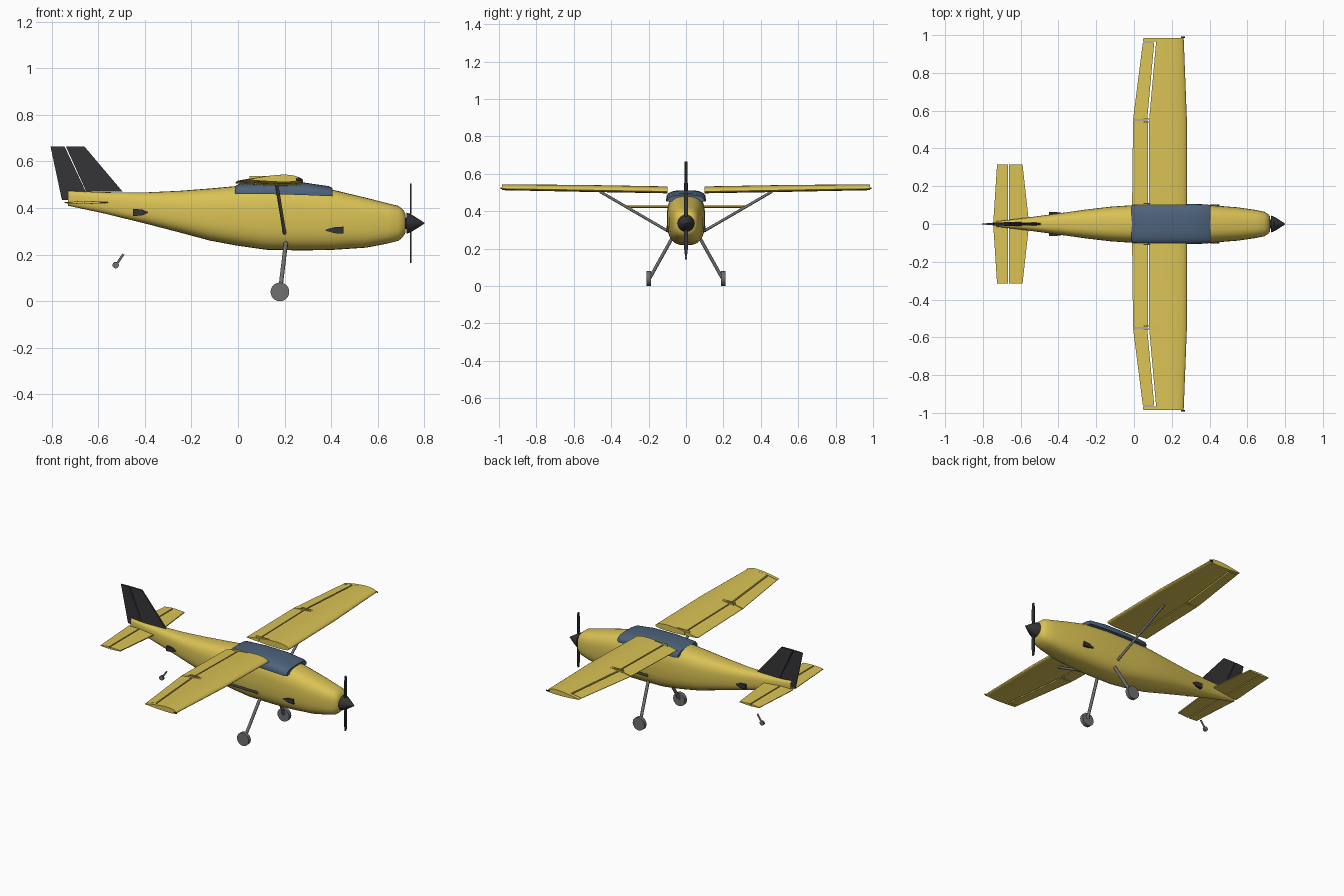
import bpy, bmesh, math
from mathutils import Vector

cube = bpy.data.objects.get("Cube")
if cube:
    bpy.data.objects.remove(cube)


def material(name, rgb):
    m = bpy.data.materials.new(name)
    m.use_nodes = True
    m.diffuse_color = (*rgb, 1)
    m.node_tree.nodes["Principled BSDF"].inputs["Base Color"].default_value = (*rgb, 1)
    return m


YELLOW = material("yellow paint", (0.70, 0.54, 0.09))
BLUE = material("blue glass", (0.075, 0.125, 0.2))
DARK = material("dark grey", (0.035, 0.035, 0.038))
GREY = material("metal grey", (0.16, 0.16, 0.165))


def finish(bm, name, mat, mirror=False, angle=35):
    """Turn a bmesh into a smooth shaded object, optionally mirrored across y."""
    bmesh.ops.recalc_face_normals(bm, faces=bm.faces)
    mesh = bpy.data.meshes.new(name)
    bm.to_mesh(mesh)
    bm.free()
    mesh.materials.append(mat)
    ob = bpy.data.objects.new(name, mesh)
    bpy.context.collection.objects.link(ob)
    bpy.ops.object.select_all(action="DESELECT")
    ob.select_set(True)
    bpy.context.view_layer.objects.active = ob
    bpy.ops.object.shade_smooth_by_angle(angle=math.radians(angle))
    if mirror:
        mod = ob.modifiers.new("mirror", "MIRROR")
        mod.use_axis = (False, True, False)
    return ob


def loft(name, rings, mat, mirror=False, angle=35):
    """Skin a row of equal length point rings and cap both ends."""
    bm = bmesh.new()
    rows = [[bm.verts.new(p) for p in ring] for ring in rings]
    for a, b in zip(rows, rows[1:]):
        for i in range(len(a)):
            j = (i + 1) % len(a)
            bm.faces.new((a[i], a[j], b[j], b[i]))
    bm.faces.new(rows[0])
    bm.faces.new(rows[-1])
    return finish(bm, name, mat, mirror, angle)


def rod(name, a, b, r1, r2, mat, mirror=False, sides=16):
    """Tapered cylinder between two points."""
    a, b = Vector(a), Vector(b)
    bm = bmesh.new()
    bmesh.ops.create_cone(bm, cap_ends=True, segments=sides, radius1=r1, radius2=r2,
                          depth=(b - a).length)
    turn = (b - a).to_track_quat("Z", "Y").to_matrix()
    for v in bm.verts:
        v.co = turn @ v.co + (a + b) / 2
    return finish(bm, name, mat, mirror)


def rounded(x, half, low, high, power, start=0, end=2 * math.pi, steps=32):
    """Superellipse ring in the plane across the body."""
    ring = []
    for i in range(steps):
        t = start + (end - start) * i / (steps if end > 4 else steps - 1)
        c, s = math.cos(t), math.sin(t)
        ring.append((x, half * math.copysign(abs(c) ** (2 / power), c),
                     (low + high) / 2 + (high - low) / 2 * math.copysign(abs(s) ** (2 / power), s)))
    return ring


# Fuselage: x, half width, bottom, top
body = [(-0.73, 0.014, 0.41, 0.474), (-0.58, 0.032, 0.378, 0.468), (-0.4, 0.056, 0.334, 0.467),
        (-0.25, 0.077, 0.295, 0.474), (-0.12, 0.092, 0.26, 0.484), (0.0, 0.1, 0.238, 0.495),
        (0.12, 0.102, 0.221, 0.5), (0.27, 0.102, 0.218, 0.5), (0.4, 0.1, 0.22, 0.48),
        (0.55, 0.088, 0.23, 0.444), (0.64, 0.075, 0.247, 0.421), (0.69, 0.065, 0.26, 0.409),
        (0.71, 0.053, 0.278, 0.392), (0.72, 0.04, 0.297, 0.373)]
loft("fuselage", [rounded(*s, 2.8) for s in body], YELLOW, angle=40)

# Canopy shell over the cabin
canopy = [(-0.012, 0.096, 0.462, 0.493), (0.0, 0.104, 0.46, 0.502), (0.13, 0.106, 0.46, 0.512),
          (0.28, 0.106, 0.456, 0.51), (0.39, 0.104, 0.451, 0.494), (0.405, 0.097, 0.452, 0.486)]
loft("canopy", [rounded(x, h, 2 * lo - hi, hi, 3, 0, math.pi, 24)
                for x, h, lo, hi in canopy], BLUE, angle=40)


def foil(y, te, le, z, thick, back, front, steps=14):
    """Part of an airfoil section between two x positions."""
    upper, lower = [], []
    for i in range(steps + 1):
        x = back + (front - back) * math.sin(math.pi / 2 * i / steps)
        u = min(max((le - x) / (le - te), 0), 1)
        h = thick * (2.97 * math.sqrt(u) - 1.26 * u - 3.52 * u**2 + 2.84 * u**3 - 1.0 * u**4)
        upper.append((x, y, z + 0.7 * h + 0.001))
        lower.append((x, y, z - 0.3 * h - 0.001))
    return upper + lower[::-1]


def wing_part(name, stations):
    loft(name, [foil(*s) for s in stations], YELLOW, True, 40)


# Wing: inner and tapered outer panel, flap and aileron behind a narrow slot
root = (0.1, -0.01, 0.28, 0.507, 0.035)
mid = (0.55, -0.005, 0.28, 0.515, 0.035)
tip = (0.985, 0.05, 0.263, 0.522, 0.029)
wing_part("wing_main", [(*root, 0.08, 0.28), (*mid, 0.08, 0.28), (*tip, 0.119, 0.263)])
wing_part("wing_flap", [(*root, -0.01, 0.073), (0.547, *mid[1:], -0.005, 0.073)])
near_tip = (0.962, 0.047, 0.264, 0.522, 0.029)
wing_part("wing_aileron", [(0.553, *mid[1:], -0.005, 0.07), (*near_tip, 0.047, 0.107)])
wing_part("wing_tip", [(0.965, 0.047, 0.264, 0.522, 0.029, 0.047, 0.2), (*tip, 0.05, 0.2)])


def slab(name, outline, thick, mat, flat, mirror=False):
    """Plate from an outline; flat plates lie in xy at height flat, others stand in xz."""
    if flat is None:
        rings = [[(x, s * thick / 2, z) for x, z in outline] for s in (-1, 1)]
    else:
        rings = [[(x, y, flat + s * thick / 2) for x, y in outline] for s in (-1, 1)]
    return loft(name, rings, mat, mirror)


# Slot brackets and tip lights
for i, y in enumerate((0.108, 0.54, 0.556)):
    slab("slot_bracket_%d" % i, [(0.05, y - 0.002), (0.14, y - 0.002), (0.14, y + 0.002),
                                 (0.05, y + 0.002)], 0.03, YELLOW, 0.516 + 0.012 * y, True)
rod("tip_light", (0.25, 0.988, 0.523), (0.27, 0.988, 0.523), 0.005, 0.004, DARK, True)

# Tailplane with elevator
for name, te, le, te2, le2 in (("tailplane", -0.661, -0.556, -0.661, -0.59),
                               ("elevator", -0.745, -0.668, -0.725, -0.668)):
    rings = []
    for y, a, b in ((0.008, te, le), (0.315, te2, le2)):
        rings.append([(a, y, 0.417 if name == "tailplane" else 0.422), (b, y, 0.421),
                      (b, y, 0.427), (a, y, 0.431 if name == "tailplane" else 0.426)]
                     if name == "tailplane" else
                     [(a, y, 0.421), (b, y, 0.417), (b, y, 0.431), (a, y, 0.425)])
    loft(name, rings, YELLOW, True)


def fin_part(name, bottom, top):
    """Standing blade: each level is back x, front x, z, back and front half thickness."""
    loft(name, [[(a, -p, z), (b, -q, z), (b, q, z), (a, p, z)]
                for a, b, z, p, q in (bottom, top)], DARK)


# Fin with leading taper, rudder behind the slot
fin_part("fin", (-0.651, -0.495, 0.47, 0.011, 0.006), (-0.739, -0.66, 0.665, 0.007, 0.004))
fin_part("rudder", (-0.756, -0.637, 0.435, 0.002, 0.01), (-0.805, -0.745, 0.665, 0.002, 0.007))

# Spinner and two blade propeller
loft("spinner", [[(x, r * math.cos(a), 0.335 + r * math.sin(a))
                  for a in [math.tau * i / 24 for i in range(24)]]
                 for x, r in ((0.724, 0.045), (0.735, 0.042), (0.755, 0.031),
                              (0.78, 0.015), (0.8, 0.002))], DARK)
rod("propeller_shaft", (0.71, 0, 0.335), (0.73, 0, 0.335), 0.025, 0.025, DARK)
for side in (1, -1):
    loft("upper_blade" if side > 0 else "lower_blade",
         [[(0.741 + sx * 0.003, sy * w, 0.335 + side * r)
           for sx, sy in ((-1, -1), (1, -1), (1, 1), (-1, 1))]
          for r, w in ((0.02, 0.007), (0.06, 0.011), (0.13, 0.011), (0.17, 0.006))], DARK)

# Wing struts, main gear and tail wheel
rod("wing_strut", (0.2, 0.096, 0.293), (0.165, 0.46, 0.505), 0.0075, 0.0075, GREY, True)
rod("gear_leg", (0.206, 0.075, 0.255), (0.181, 0.192, 0.045), 0.009, 0.009, GREY, True)
rod("main_wheel", (0.18, 0.188, 0.04), (0.18, 0.21, 0.04), 0.04, 0.04, GREY, True, 28)
rod("tail_wheel", (-0.525, -0.006, 0.155), (-0.525, 0.006, 0.155), 0.014, 0.014, GREY, sides=20)
rod("tail_wheel_leg", (-0.522, 0, 0.158), (-0.492, 0, 0.202), 0.005, 0.005, GREY)


def scoop(name, x_point, x_mid, x_end, y0, y1, z):
    """Small side fairing that narrows to one end."""
    loft(name, [[(x, y0 - 0.02, z - h), (x, y + 0.004, z - h),
                 (x, y + 0.004, z + h), (x, y0 - 0.02, z + h)]
                for x, y, h in ((x_point, y0, 0.003), (x_mid, y1, 0.013), (x_end, y1, 0.015))],
         DARK, True)


# Side scoops at nose and tail
scoop("nose_scoop", 0.375, 0.415, 0.452, 0.094, 0.1, 0.305)
scoop("tail_scoop", -0.387, -0.412, -0.45, 0.056, 0.059, 0.381)
